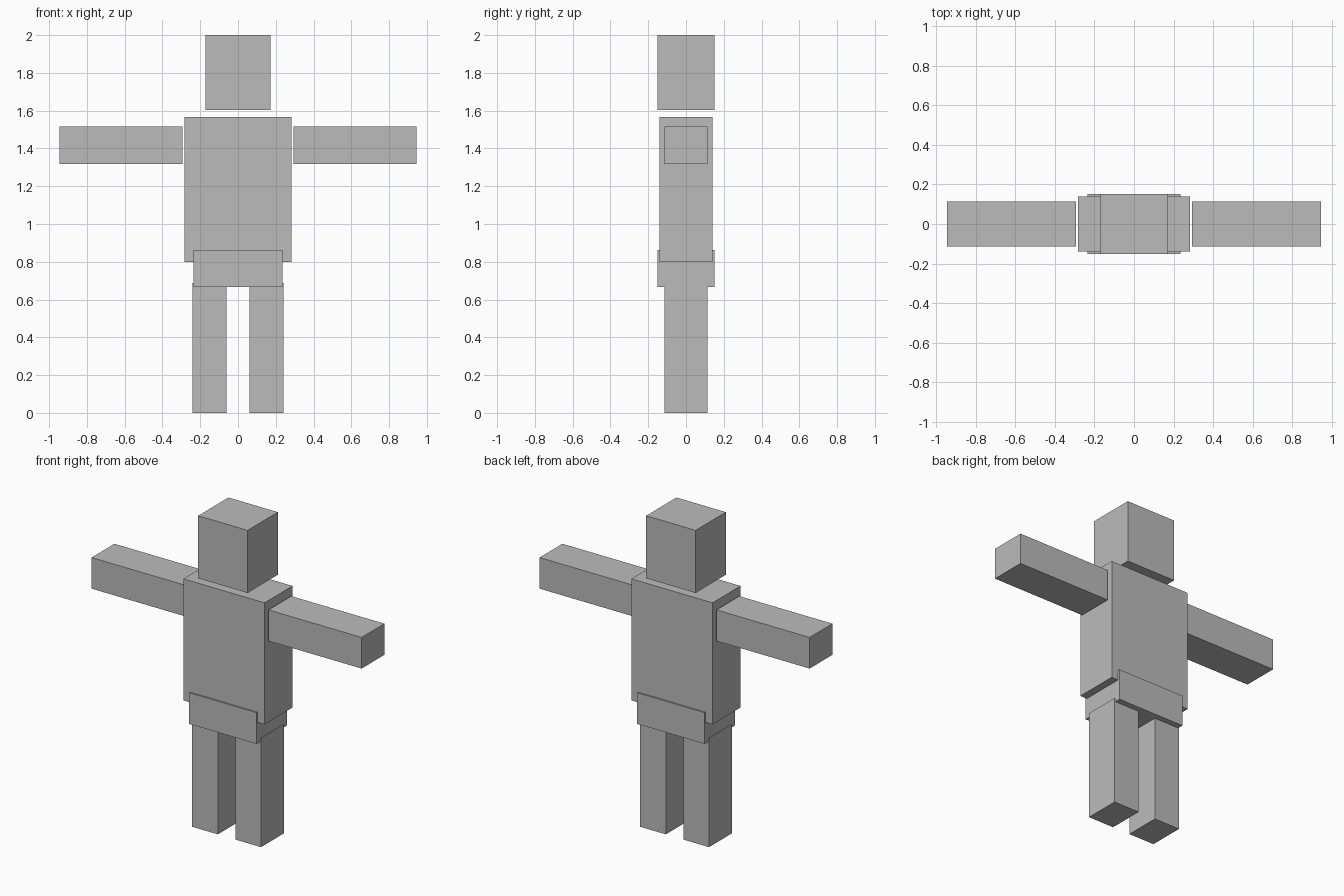
import bpy

if "Cube" in bpy.data.objects:
    bpy.data.objects.remove(bpy.data.objects["Cube"])

grey = bpy.data.materials.new("plain grey")
grey.diffuse_color = (0.5, 0.5, 0.5, 1.0)
grey.use_nodes = True
grey.node_tree.nodes["Principled BSDF"].inputs["Base Color"].default_value = grey.diffuse_color


def box(name, x, y, z):
    """Box spanning the given (min, max) range on each axis."""
    spans = (x, y, z)
    bpy.ops.mesh.primitive_cube_add(size=1, location=[(a + b) / 2 for a, b in spans])
    obj = bpy.context.object
    obj.name = name
    obj.scale = [b - a for a, b in spans]
    bpy.ops.object.transform_apply(location=False, rotation=False, scale=True)
    obj.data.materials.append(grey)
    return obj


# Central body blocks
box("head", (-0.173, 0.173), (-0.151, 0.151), (1.604, 2.0))
box("torso", (-0.284, 0.284), (-0.14, 0.14), (0.798, 1.567))
box("pelvis", (-0.236, 0.236), (-0.151, 0.151), (0.666, 0.863))

# Mirrored limbs: arms held straight out, legs straight down
for side, s in (("left", 1), ("right", -1)):
    arm_x = sorted((s * 0.293, s * 0.945))
    leg_x = sorted((s * 0.061, s * 0.241))
    box(side + "_arm", arm_x, (-0.114, 0.114), (1.318, 1.515))
    box(side + "_leg", leg_x, (-0.114, 0.114), (0.0, 0.688))
